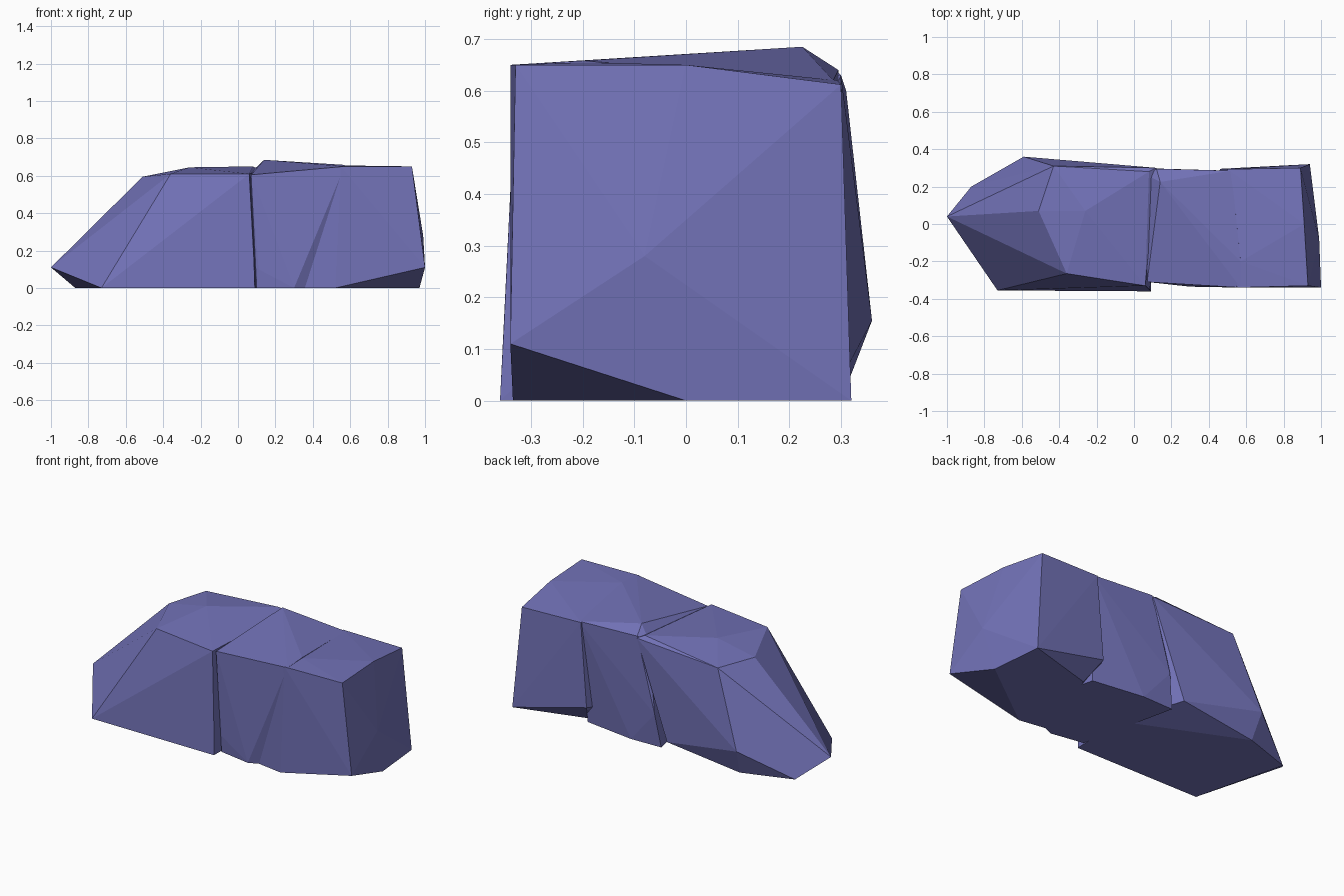
import bpy, bmesh

if "Cube" in bpy.data.objects:
    bpy.data.objects.remove(bpy.data.objects["Cube"])


def boulder(name, points):
    """Faceted stone: convex hull of a few corner points."""
    bm = bmesh.new()
    for p in points:
        bm.verts.new(p)
    res = bmesh.ops.convex_hull(bm, input=bm.verts)
    loose = [v for v in bm.verts if not v.link_faces]
    bmesh.ops.delete(bm, geom=loose, context='VERTS')
    bmesh.ops.recalc_face_normals(bm, faces=bm.faces)
    me = bpy.data.meshes.new(name)
    bm.to_mesh(me)
    bm.free()
    ob = bpy.data.objects.new(name, me)
    bpy.context.collection.objects.link(ob)
    return ob


# sloping left stone
left = boulder("rock", [
    (-1, .04, .11), (-.73, -.355, 0), (-.87, .2, 0), (-.57, .3, 0),
    (-.59, .36, .155), (-.43, .31, .6), (-.51, .07, .595), (-.36, -.265, .61),
    (-.26, .07, .645), (.06, -.33, .61), (.085, -.352, .15), (.09, -.36, 0),
    (.08, .28, .65), (.12, .3, .63), (-.09, .31, .06), (.1, 0, 0)])

# middle stone with the peak
middle = boulder("middle_stone", [
    (.14, .225, .685), (.07, .26, .62), (.12, .295, .64), (.07, -.31, .605),
    (.11, -.31, .1), (.1, -.3, 0), (.3, -.335, 0), (.57, -.34, .65),
    (.57, -.2, .658), (.52, .285, .62), (-.03, .28, 0), (.17, .285, 0),
    (.49, .24, 0), (.6, -.2, 0), (0, .3, .2)])

# blocky right stone
right = boulder("right_stone", [
    (.55, -.34, .65), (.93, -.33, .65), (1, -.34, .11), (.52, -.335, 0),
    (.97, 0, 0), (.94, .32, 0), (.89, .3, .612), (.91, 0, .65),
    (.99, -.08, .28), (.5, .293, .62), (.46, .295, .115), (.57, -.2, .655),
    (.52, .2, 0), (.3, -.3, 0)])

# fuse the stones into one rock
for other in (middle, right):
    mod = left.modifiers.new("fuse", 'BOOLEAN')
    mod.operation = 'UNION'
    mod.solver = 'EXACT'
    mod.object = other
    bpy.context.view_layer.objects.active = left
    bpy.ops.object.modifier_apply(modifier=mod.name)
    bpy.data.objects.remove(other)

# blue-violet stone colour
mat = bpy.data.materials.new("stone")
mat.diffuse_color = (.17, .17, .48, 1)
mat.use_nodes = True
mat.node_tree.nodes["Principled BSDF"].inputs["Base Color"].default_value = mat.diffuse_color
left.data.materials.clear()
left.data.materials.append(mat)
